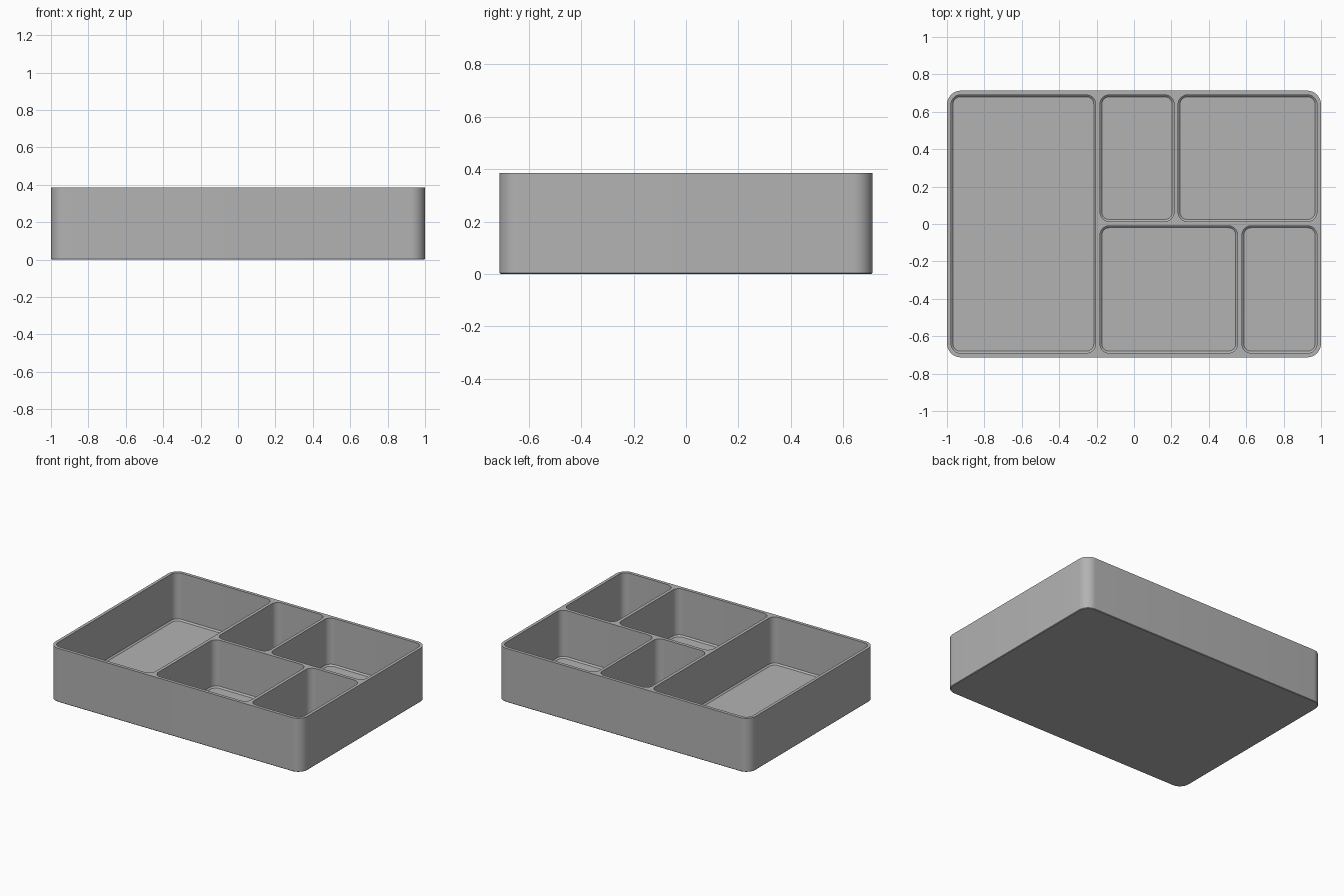
import bpy, bmesh, math

old = bpy.data.objects.get("Cube")
if old:
    bpy.data.objects.remove(old, do_unlink=True)

HEIGHT, FLOOR = 0.385, 0.045
HALF_X, HALF_Y = 1.0, 0.713
SEGMENTS = 10

grey = bpy.data.materials.new("plain grey")
grey.use_nodes = True
colour = (0.45, 0.45, 0.45, 1)
grey.diffuse_color = colour
grey.node_tree.nodes["Principled BSDF"].inputs["Base Color"].default_value = colour


def rounded_loop(bm, x0, x1, y0, y1, radius, z):
    """Counter-clockwise rounded rectangle of vertices."""
    corners = [(x1 - radius, y1 - radius), (x0 + radius, y1 - radius),
               (x0 + radius, y0 + radius), (x1 - radius, y0 + radius)]
    verts = []
    for quarter, (cx, cy) in enumerate(corners):
        for i in range(SEGMENTS + 1):
            a = (quarter + i / SEGMENTS) * math.pi / 2
            verts.append(bm.verts.new((cx + radius * math.cos(a),
                                       cy + radius * math.sin(a), z)))
    return verts


def ring_edges(bm, verts):
    return [bm.edges.new((v, verts[i - 1])) for i, v in enumerate(verts)]


def bridge(bm, lower, upper):
    for i in range(len(lower)):
        bm.faces.new((lower[i - 1], lower[i], upper[i], upper[i - 1]))


# Compartments: x0, x1, y0, y1
compartments = [
    (-0.978, -0.205, -0.69, 0.69),
    (-0.182, 0.214, 0.014, 0.69),
    (0.236, 0.978, 0.014, 0.69),
    (-0.182, 0.554, -0.69, -0.01),
    (0.577, 0.978, -0.69, -0.01),
]

bm = bmesh.new()

# Outer wall and underside, with a fine edge break at the bottom
base = rounded_loop(bm, -HALF_X + 0.004, HALF_X - 0.004,
                    -HALF_Y + 0.004, HALF_Y - 0.004, 0.071, 0)
foot = rounded_loop(bm, -HALF_X, HALF_X, -HALF_Y, HALF_Y, 0.075, 0.004)
rim = rounded_loop(bm, -HALF_X, HALF_X, -HALF_Y, HALF_Y, 0.075, HEIGHT)
bm.faces.new(base[::-1])
bridge(bm, base, foot)
bridge(bm, foot, rim)
rim_edges = [bm.edges.get((v, rim[i - 1])) for i, v in enumerate(rim)]

# Pockets with a small chamfer around each floor
for x0, x1, y0, y1 in compartments:
    mouth = rounded_loop(bm, x0, x1, y0, y1, 0.05, HEIGHT)
    rim_edges += ring_edges(bm, mouth)
    wall_foot = rounded_loop(bm, x0, x1, y0, y1, 0.05, FLOOR + 0.01)
    c = 0.01
    floor = rounded_loop(bm, x0 + c, x1 - c, y0 + c, y1 - c, 0.04, FLOOR)
    bridge(bm, mouth, wall_foot)
    bridge(bm, wall_foot, floor)
    bm.faces.new(floor)

# Flat top between the outer edge and the pocket mouths
bmesh.ops.triangle_fill(bm, edges=rim_edges, use_beauty=True, normal=(0, 0, 1))
bmesh.ops.recalc_face_normals(bm, faces=bm.faces)

mesh = bpy.data.meshes.new("compartment_tray")
bm.to_mesh(mesh)
bm.free()
mesh.materials.append(grey)
tray = bpy.data.objects.new("compartment_tray", mesh)
bpy.context.collection.objects.link(tray)

bpy.ops.object.select_all(action="DESELECT")
tray.select_set(True)
bpy.context.view_layer.objects.active = tray
bpy.ops.object.shade_smooth_by_angle(angle=math.radians(30))
